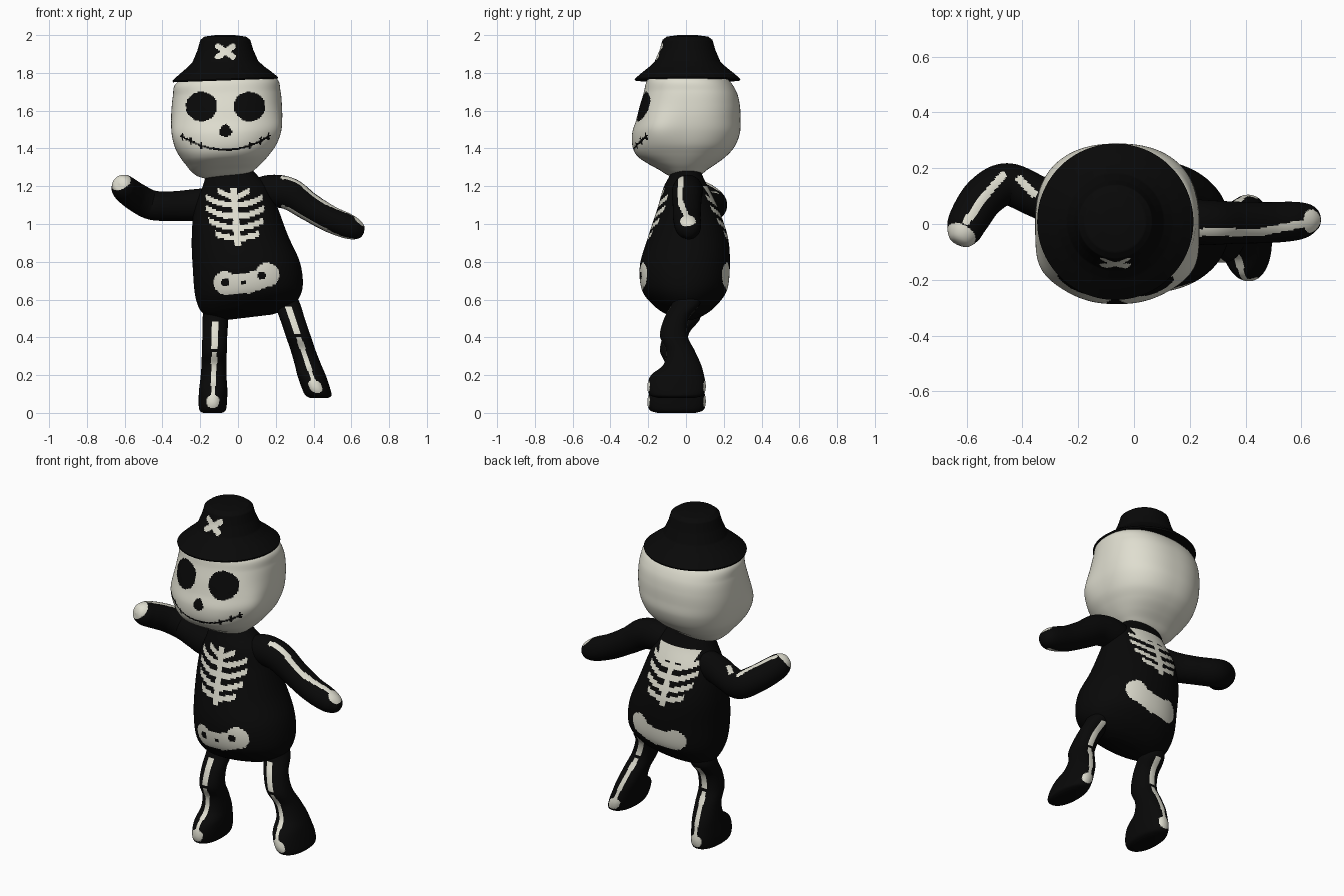
import bpy, math
from mathutils import Vector


def material(name, rgb):
    m = bpy.data.materials.new(name)
    m.diffuse_color = (*rgb, 1)
    return m


BONE = material("bone white", (0.74, 0.73, 0.63))
BLACK = material("black cloth", (0.0025, 0.0025, 0.0025))


def spline(p0, p1, p2, p3, t):
    return [0.5 * (2 * b + (c - a) * t + (2 * a - 5 * b + 4 * c - d) * t * t
                   + (3 * b - a - 3 * c + d) * t ** 3)
            for a, b, c, d in zip(p0, p1, p2, p3)]


def loft(name, rings, mats, paint, sides=96, steps=10, power=2.0,
         smooth=True, upright=True, warp=None):
    """Skin rings (x, y, z, a, b); paint(co, normal) -> True uses second material."""
    samples = []
    n = len(rings)
    for i in range(n - 1):
        for s in range(steps):
            t = s / steps
            if smooth:
                samples.append(spline(rings[max(i - 1, 0)], rings[i], rings[i + 1],
                                      rings[min(i + 2, n - 1)], t))
            else:
                samples.append([p + (q - p) * t for p, q in zip(rings[i], rings[i + 1])])
    samples.append(list(rings[-1]))
    verts, faces = [], []
    m = len(samples)
    for i, s in enumerate(samples):
        c = Vector(s[:3])
        if upright:
            ax, ay = Vector((1, 0, 0)), Vector((0, 1, 0))
        else:
            tan = Vector(samples[min(i + 1, m - 1)][:3]) - Vector(samples[max(i - 1, 0)][:3])
            tan.normalize()
            ax = Vector((0, 0, 1)).cross(tan).normalized()
            ay = tan.cross(ax)
        for j in range(sides):
            th = 2 * math.pi * j / sides
            cs, sn = math.cos(th), math.sin(th)
            k = (abs(cs) ** power + abs(sn) ** power) ** (-1 / power)
            v = c + ax * (max(s[3], 0.001) * cs * k) + ay * (max(s[4], 0.001) * sn * k)
            verts.append(warp(v) if warp else v)
    for i in range(m - 1):
        for j in range(sides):
            k = (j + 1) % sides
            faces.append((i * sides + j, i * sides + k, (i + 1) * sides + k, (i + 1) * sides + j))
    faces.append(tuple(reversed(range(sides))))
    faces.append(tuple(range((m - 1) * sides, m * sides)))
    me = bpy.data.meshes.new(name)
    me.from_pydata(verts, [], faces)
    for mt in mats:
        me.materials.append(mt)
    for p in me.polygons:
        p.material_index = 1 if paint(p.center, p.normal) else 0
    ob = bpy.data.objects.new(name, me)
    bpy.context.collection.objects.link(ob)
    bpy.ops.object.select_all(action='DESELECT')
    ob.select_set(True)
    bpy.context.view_layer.objects.active = ob
    bpy.ops.object.shade_smooth_by_angle(angle=math.radians(40))
    return ob


def seg(px, py, ax, ay, bx, by):
    """Distance from a 2D point to a segment."""
    dx, dy = bx - ax, by - ay
    t = max(0, min(1, ((px - ax) * dx + (py - ay) * dy) / (dx * dx + dy * dy)))
    return math.hypot(px - ax - t * dx, py - ay - t * dy)


# Head with eyes, nose and stitched mouth
def face_paint(c, n):
    if c.y > -0.03:
        return False
    u = c.x + 0.066
    if math.hypot((abs(u) - 0.127) / 0.083, (c.z - 1.622) / 0.078) < 1:
        return True
    if math.hypot(u / (0.032 - 0.3 * (c.z - 1.495)), (c.z - 1.495) / 0.033) < 1:
        return True
    d = abs(c.z - 1.393 - 0.075 * (u / 0.235) ** 2)
    if abs(u) < 0.238 and d < 0.0055:
        return True
    return d < 0.018 and any(abs(abs(u) - k) < 0.005 for k in (0.13, 0.185, 0.228))


def cheeks(v):
    for s in (-1, 1):
        d = (v - Vector((-0.06 + s * 0.26, -0.15, 1.49))).length
        g = 0.018 * math.exp(-(d / 0.1) ** 2)
        v = v + Vector((s * g, -0.4 * g, 0))
    return v + Vector((0, 0, 0.05 * (v.x + 0.06)))


loft("head", [(-0.08, 0, 1.243, 0.08, 0.03), (-0.078, -0.01, 1.26, 0.135, 0.085),
              (-0.075, -0.015, 1.29, 0.175, 0.13), (-0.07, -0.02, 1.32, 0.203, 0.18),
              (-0.067, -0.022, 1.36, 0.235, 0.235), (-0.063, -0.013, 1.41, 0.265, 0.27),
              (-0.06, 0.0, 1.48, 0.285, 0.285), (-0.06, 0.012, 1.55, 0.293, 0.276),
              (-0.06, 0.02, 1.62, 0.292, 0.266), (-0.06, 0.023, 1.69, 0.285, 0.248),
              (-0.062, 0.012, 1.755, 0.268, 0.22), (-0.065, 0.0, 1.80, 0.18, 0.17),
              (-0.065, 0, 1.83, 0.05, 0.05)],
     (BONE, BLACK), face_paint, sides=240, steps=11, power=2.35, warp=cheeks)


# Hat with crossed bones, slightly tipped
def hat_paint(c, n):
    if c.y > -0.05:
        return False
    u, v = c.x + 0.066, c.z - 1.913
    return min(seg(u, v, -0.04, -0.028, 0.04, 0.028),
               seg(u, v, -0.04, 0.028, 0.04, -0.028)) < 0.0155


def tip_hat(v):
    return v + Vector((0, 0, 0.035 * (v.x + 0.067) * (1.98 - v.z) / 0.22))


hat_profile = [(1.775, 0.01), (1.760, 0.277), (1.768, 0.28), (1.80, 0.243), (1.83, 0.205),
               (1.86, 0.174), (1.92, 0.148), (1.975, 0.132), (1.992, 0.11),
               (2.0, 0.05), (2.0, 0.001)]
loft("hat", [(-0.067, 0.008, z, r, r) for z, r in hat_profile],
     (BLACK, BONE), hat_paint, sides=160, steps=9, smooth=False, warp=tip_hat)


# Torso with ribs and pelvis, front and back
RIBS = ((1.10, 0.15), (1.04, 0.155), (0.98, 0.145), (0.925, 0.115))


def torso_paint(c, n):
    back = c.y > 0
    u, z = c.x + 0.025 - (1.2 - c.z) * 0.08, c.z
    if 0.88 < z < 1.19 and abs(u) < 0.017:
        return True
    for z0, w in RIBS:
        if abs(u) < w and abs(z - z0 - 1.9 * u * u) < 0.015:
            return True
    if abs(u) < 0.085 and abs(z - 1.135 - 0.5 * abs(u)) < 0.015:
        return True
    if back and 1.125 < z < 1.2 and abs(u) < 0.13 - (1.2 - z) * 0.3:
        return True
    d = min(seg(c.x, z, -0.07, 0.69, -0.065, 0.685) - 0.06,
            seg(c.x, z, 0.155, 0.735, 0.16, 0.73) - 0.06,
            seg(c.x, z, -0.06, 0.682, 0.05, 0.685) - 0.053,
            seg(c.x, z, 0.05, 0.685, 0.15, 0.72) - 0.053)
    if d < 0:
        holes = ((-0.067, 0.692, 0.022), (0.03, 0.69, 0.013), (0.125, 0.728, 0.022))
        return back or all(math.hypot(c.x - x, z - h) > r for x, h, r in holes)
    return False


def tilt_hips(v):
    return v + Vector((0, 0, 0.12 * (v.x - 0.05) * max(0, min(1, (1.1 - v.z) / 0.55))))


loft("torso", [(0.05, 0, 0.505, 0.13, 0.05), (0.055, 0, 0.525, 0.2, 0.1),
               (0.06, -0.005, 0.57, 0.258, 0.165), (0.058, -0.008, 0.65, 0.285, 0.225),
               (0.044, -0.006, 0.78, 0.283, 0.238), (0.01, 0.01, 0.93, 0.255, 0.212),
               (-0.01, 0.01, 1.08, 0.222, 0.162), (-0.01, 0.0, 1.19, 0.18, 0.12),
               (-0.03, 0, 1.25, 0.14, 0.09), (-0.04, 0, 1.30, 0.1, 0.07)],
     (BLACK, BONE), torso_paint, sides=280, steps=14, power=2.12, warp=tilt_hips)


# Legs: one profile, shifted and slanted for each side
LEG = [(0.0, -0.05, 0.05, 0.10), (0.015, -0.05, 0.07, 0.142), (0.06, -0.05, 0.075, 0.155),
       (0.12, -0.045, 0.075, 0.14), (0.175, -0.02, 0.07, 0.10), (0.25, -0.03, 0.066, 0.076),
       (0.33, -0.065, 0.066, 0.073), (0.42, -0.05, 0.066, 0.066), (0.5, 0.0, 0.068, 0.075),
       (0.58, 0.0, 0.055, 0.07)]


def leg(name, x0, slope, lift):
    def paint(c, n):
        z = c.z - lift
        u = abs(c.x - x0 - slope * z)
        if z > 0.012 and math.hypot(u, z - 0.06) < 0.036:
            return True
        if 0.34 < z < 0.485:
            return u < 0.018
        return 0.08 < z < 0.325 and u < (0.012 if abs(z - 0.28) > 0.02 else 0.018)
    loft(name, [(x0 + slope * z, y, z + lift, a, b) for z, y, a, b in LEG],
         (BLACK, BONE), paint, sides=96, steps=10, power=2.2)


leg("left_leg", -0.135, 0.03, 0.0)
leg("right_leg", 0.43, -0.34, 0.08)


# Arms: bent tubes with a bone stripe along the top and a white fingertip
def arm(name, path, stripes, tip, reach, below):
    def paint(c, n):
        if (c - Vector(tip)).length < reach:
            return True
        if n.z < 0 and not below:
            return False
        return any(seg(c.x, c.y, *s) < 0.014 for s in stripes)
    loft(name, path, (BLACK, BONE), paint, sides=80, steps=14, upright=False)


arm("left_arm", [(-0.12, 0.03, 1.11, 0.07, 0.085), (-0.24, 0.05, 1.10, 0.075, 0.083),
                 (-0.35, 0.1, 1.095, 0.075, 0.078), (-0.455, 0.142, 1.1, 0.076, 0.078),
                 (-0.535, 0.1, 1.14, 0.076, 0.076), (-0.59, 0.02, 1.18, 0.072, 0.072),
                 (-0.61, -0.03, 1.2, 0.062, 0.064), (-0.622, -0.065, 1.212, 0.038, 0.04),
                 (-0.626, -0.075, 1.215, 0.002, 0.002)],
    [(-0.36, 0.11, -0.41, 0.16), (-0.47, 0.175, -0.535, 0.1), (-0.535, 0.1, -0.6, 0.01)],
    (-0.62, -0.04, 1.22), 0.055, False)
arm("right_arm", [(0.08, 0.01, 1.16, 0.07, 0.07), (0.17, 0.01, 1.175, 0.08, 0.085),
                  (0.27, 0.005, 1.16, 0.08, 0.085), (0.37, 0.005, 1.095, 0.075, 0.075),
                  (0.48, 0.005, 1.03, 0.073, 0.07), (0.57, 0.01, 0.992, 0.07, 0.067),
                  (0.625, 0.015, 0.97, 0.058, 0.055), (0.658, 0.015, 0.958, 0.032, 0.032),
                  (0.667, 0.015, 0.955, 0.002, 0.002)],
    [(0.24, -0.03, 0.45, -0.03), (0.45, -0.03, 0.6, 0.0)],
    (0.635, 0.01, 1.015), 0.042, True)
